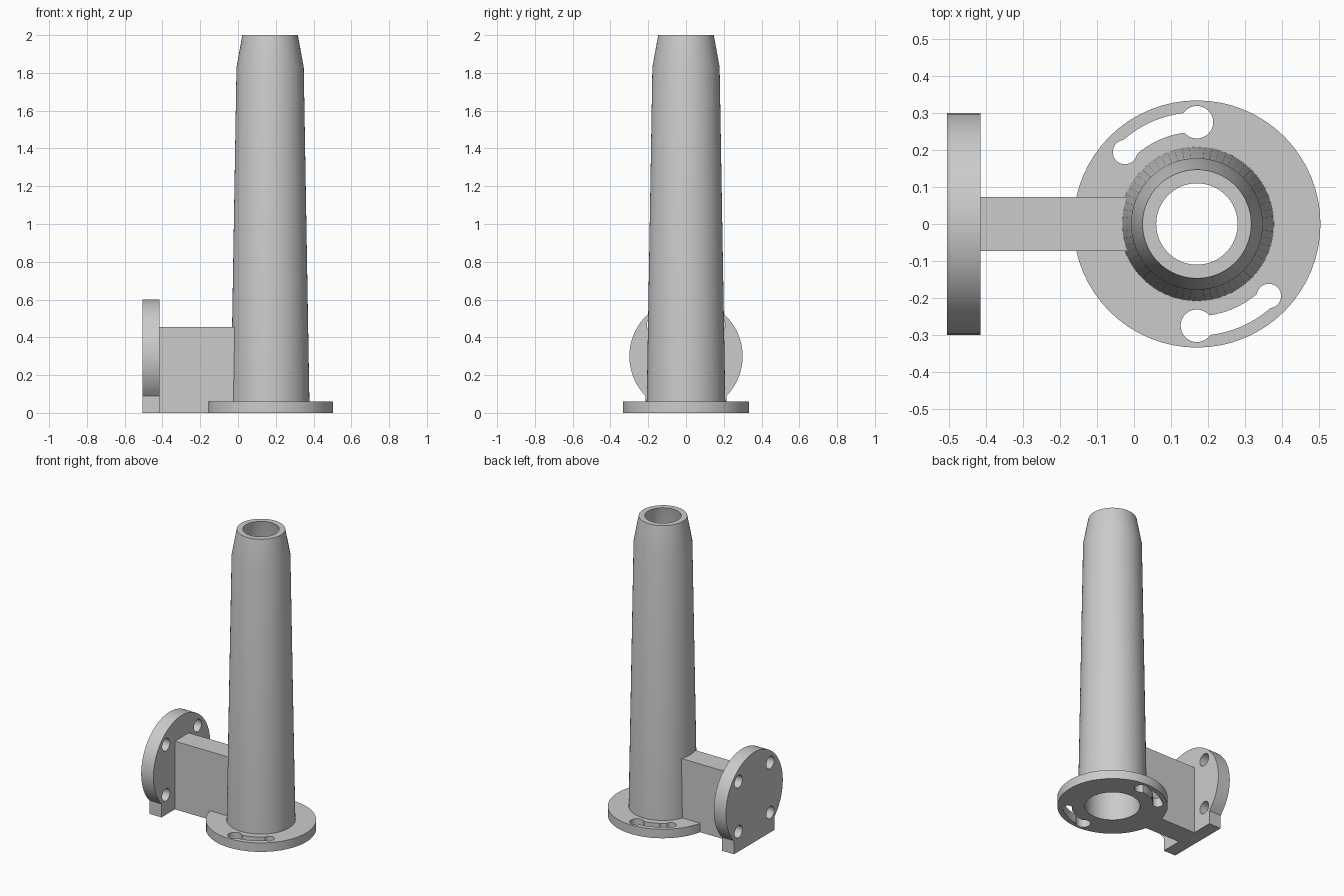
import bpy, bmesh, math
from mathutils import Matrix, Vector

cube = bpy.data.objects.get("Cube")
if cube:
    bpy.data.objects.remove(cube, do_unlink=True)

grey = bpy.data.materials.new("plain grey")
grey.use_nodes = True
colour = (0.6, 0.6, 0.6, 1)
grey.diffuse_color = colour
grey.node_tree.nodes["Principled BSDF"].inputs["Base Color"].default_value = colour

PIPE_X = 0.17
SIDES = 64


def add_object(name, bm):
    bmesh.ops.recalc_face_normals(bm, faces=bm.faces)
    mesh = bpy.data.meshes.new(name)
    bm.to_mesh(mesh)
    bm.free()
    mesh.materials.append(grey)
    obj = bpy.data.objects.new(name, mesh)
    bpy.context.collection.objects.link(obj)
    return obj


def lathe(name, profile):
    """Spin a closed radius/height profile around the pipe axis."""
    bm = bmesh.new()
    rings = []
    for i in range(SIDES):
        a = math.tau * i / SIDES
        rings.append([bm.verts.new((PIPE_X + r * math.cos(a), r * math.sin(a), z))
                      for r, z in profile])
    n = len(profile)
    for i in range(SIDES):
        p, q = rings[i], rings[(i + 1) % SIDES]
        for j in range(n):
            k = (j + 1) % n
            bm.faces.new((p[j], q[j], q[k], p[k]))
    return add_object(name, bm)


def prism(name, outline, low, high, along_x=False):
    """Extrude a flat outline along z, or a y/z outline along x."""
    bm = bmesh.new()
    def place(u, v, w):
        return (w, u, v) if along_x else (u, v, w)
    face = bm.faces.new([bm.verts.new(place(u, v, low)) for u, v in outline])
    made = bmesh.ops.extrude_face_region(bm, geom=[face])["geom"]
    shift = place(0, 0, high - low)
    bmesh.ops.translate(bm, vec=Vector(shift),
                        verts=[g for g in made if isinstance(g, bmesh.types.BMVert)])
    return add_object(name, bm)


def arc(cx, cy, r, start, end, steps):
    return [(cx + r * math.cos(start + (end - start) * i / steps),
             cy + r * math.sin(start + (end - start) * i / steps))
            for i in range(steps + 1)]


def circle(cx, cy, r, steps=32):
    return arc(cx, cy, r, 0, math.tau, steps)[:-1]


def cut(obj, cutter):
    mod = obj.modifiers.new("cut", "BOOLEAN")
    mod.operation = "DIFFERENCE"
    mod.solver = "EXACT"
    mod.object = cutter
    bpy.context.view_layer.objects.active = obj
    bpy.ops.object.modifier_apply(modifier=mod.name)
    bpy.data.objects.remove(cutter, do_unlink=True)


# Tapered hollow pipe and its base flange
pipe = lathe("pipe", [(0.167, 0.06), (0.208, 0.06), (0.178, 1.83),
                      (0.147, 2), (0.11, 2), (0.142, 1.83)])
flange = lathe("base_flange", [(0.167, 0), (0.334, 0), (0.334, 0.06), (0.167, 0.06)])

# Twin keyhole slots: round hole, curved slot, smaller round hole
for turn in (0, math.pi):
    start, end = turn + math.pi / 2, turn + math.pi * 3 / 4
    slot = (arc(PIPE_X, 0, 0.302, start, end, 16)
            + arc(PIPE_X, 0, 0.249, end, start, 16))
    cut(flange, prism("slot_cutter", slot, -0.1, 0.057 + 0.1))
    for angle, radius in ((start, 0.044), (end, 0.033)):
        x = PIPE_X + 0.275 * math.cos(angle)
        y = 0.275 * math.sin(angle)
        cut(flange, prism("hole_cutter", circle(x, y, radius), -0.1, 0.16))

# Round side plate with a square foot
foot = math.asin(0.7)
outline = arc(0, 0.3, 0.3, -foot, math.pi + foot, 56)
half = outline[0][0]
outline += [(-half, 0), (half, 0)]
plate = prism("side_plate", outline, -0.505, -0.415, along_x=True)
for y in (-0.167, 0.167):
    for z in (0.133, 0.467):
        cut(plate, prism("bolt_cutter", circle(y, z, 0.041), -0.6, -0.3, along_x=True))

# Web joining the plate to the pipe
web = prism("web", [(-0.415, -0.073), (-0.005, -0.073), (-0.005, 0.073), (-0.415, 0.073)],
            0, 0.455)

# Smooth round surfaces, crisp edges
for obj in (pipe, flange, plate):
    bpy.ops.object.select_all(action="DESELECT")
    obj.select_set(True)
    bpy.context.view_layer.objects.active = obj
    bpy.ops.object.shade_smooth_by_angle(angle=math.radians(20))
